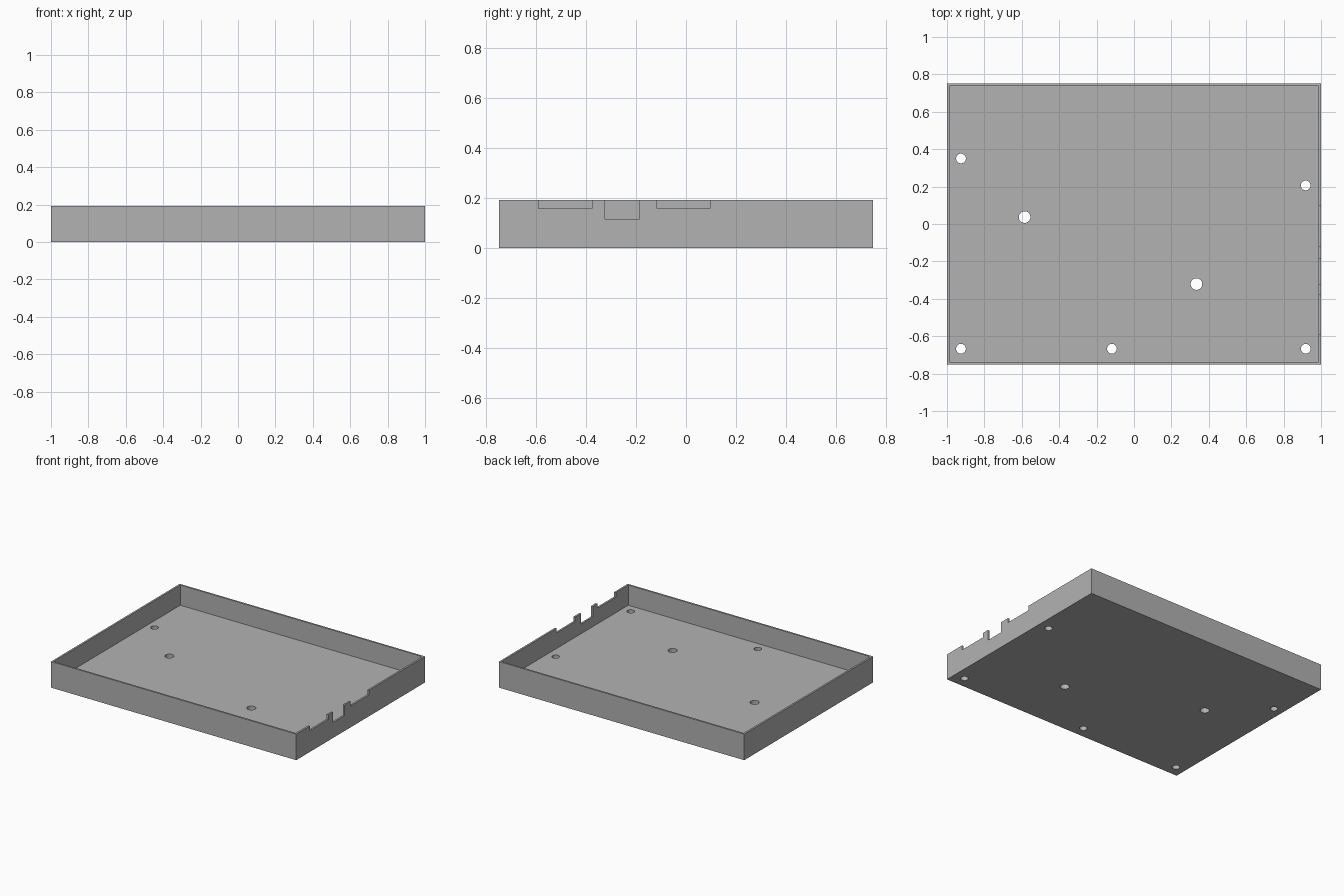
import bpy
import bmesh
from mathutils import Matrix, Vector

LENGTH, WIDTH, HEIGHT = 2.0, 1.5, 0.192
WALL, FLOOR = 0.0135, 0.043

cube = bpy.data.objects.get("Cube")
if cube:
    bpy.data.objects.remove(cube, do_unlink=True)

grey = bpy.data.materials.new("mid grey")
grey.use_nodes = True
grey.diffuse_color = (0.448, 0.448, 0.448, 1)
grey.node_tree.nodes["Principled BSDF"].inputs["Base Color"].default_value = grey.diffuse_color


def add_object(name, bm):
    mesh = bpy.data.meshes.new(name)
    bm.to_mesh(mesh)
    bm.free()
    mesh.materials.append(grey)
    obj = bpy.data.objects.new(name, mesh)
    bpy.context.collection.objects.link(obj)
    return obj


def box(bm, low, high):
    low, high = Vector(low), Vector(high)
    matrix = Matrix.Translation((low + high) / 2) @ Matrix.Diagonal((*(high - low), 1))
    bmesh.ops.create_cube(bm, size=1, matrix=matrix)


def cut(target, name, bm):
    """Subtract the solid from the target, then drop the cutter."""
    cutter = add_object(name, bm)
    cutter.hide_render = True
    mod = target.modifiers.new(name, "BOOLEAN")
    mod.operation, mod.solver, mod.object = "DIFFERENCE", "EXACT", cutter
    bpy.context.view_layer.objects.active = target
    bpy.ops.object.modifier_apply(modifier=mod.name)
    bpy.data.objects.remove(cutter, do_unlink=True)


# Outer block of the tray
hx, hy = LENGTH / 2, WIDTH / 2
bm = bmesh.new()
box(bm, (-hx, -hy, 0), (hx, hy, HEIGHT))
tray = add_object("tray", bm)

# Open cavity with thin walls
bm = bmesh.new()
box(bm, (WALL - hx, WALL - hy, FLOOR), (hx - WALL, hy - WALL, HEIGHT + 0.1))
cut(tray, "cavity", bm)

# Port notches in the wall at the +x end: y start, y end, sill height
bm = bmesh.new()
for start, end, sill in ((-0.592, -0.376, 0.158),
                         (-0.324, -0.188, 0.114),
                         (-0.117, 0.097, 0.158)):
    box(bm, (hx - 0.05, start, sill), (hx + 0.05, end, HEIGHT + 0.1))
cut(tray, "notches", bm)

# Screw holes through the floor: x, y, radius
bm = bmesh.new()
for x, y, radius in ((-0.925, 0.35, 0.026), (0.918, 0.206, 0.026),
                     (-0.925, -0.667, 0.026), (-0.118, -0.667, 0.026),
                     (0.918, -0.667, 0.026),
                     (-0.585, 0.037, 0.031), (0.334, -0.321, 0.031)):
    bmesh.ops.create_cone(bm, cap_ends=True, segments=32, radius1=radius, radius2=radius,
                          depth=0.2, matrix=Matrix.Translation((x, y, FLOOR / 2)))
cut(tray, "screw_holes", bm)

# Smooth the hole walls, keep edges sharp
tray.select_set(True)
bpy.context.view_layer.objects.active = tray
bpy.ops.object.shade_smooth_by_angle()
